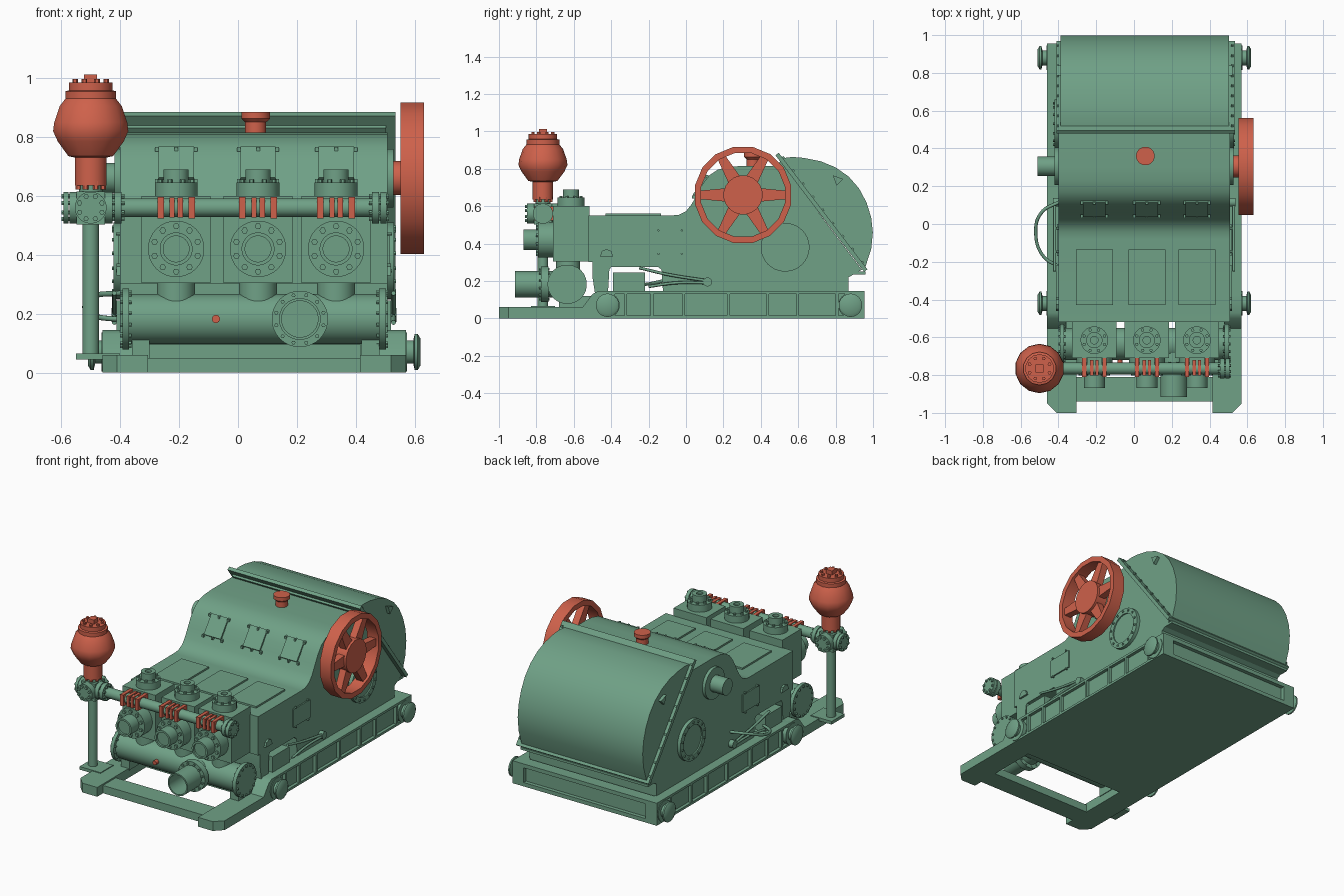
import bpy, bmesh, math
from mathutils import Vector

if "Cube" in bpy.data.objects:
    bpy.data.objects.remove(bpy.data.objects["Cube"], do_unlink=True)


def material(name, rgb):
    m = bpy.data.materials.new(name)
    m.use_nodes = True
    m.diffuse_color = (*rgb, 1)
    m.node_tree.nodes["Principled BSDF"].inputs["Base Color"].default_value = (*rgb, 1)
    return m


GREEN = material("machine green", (0.16, 0.355, 0.24))
RED = material("signal red", (0.62, 0.12, 0.07))


def finish(name, bm, mat=GREEN):
    bmesh.ops.remove_doubles(bm, verts=bm.verts, dist=1e-5)
    bmesh.ops.recalc_face_normals(bm, faces=bm.faces)
    me = bpy.data.meshes.new(name)
    bm.to_mesh(me)
    bm.free()
    me.materials.append(mat)
    for p in me.polygons:
        p.use_smooth = True
    me.set_sharp_from_angle(angle=math.radians(33))
    ob = bpy.data.objects.new(name, me)
    bpy.context.collection.objects.link(ob)
    return ob


def place(axis, u, v, t):
    return {"x": (t, u, v), "y": (u, t, v), "z": (u, v, t)}[axis]


def add_prism(bm, pts, axis, a, b):
    """Outline in the plane across the axis, extruded from a to b."""
    ends = [[bm.verts.new(place(axis, u, v, t)) for u, v in pts] for t in (a, b)]
    bm.faces.new(ends[0])
    bm.faces.new(ends[1])
    for i in range(len(pts)):
        j = (i + 1) % len(pts)
        bm.faces.new((ends[0][i], ends[0][j], ends[1][j], ends[1][i]))


def prism(name, pts, axis, a, b, mat=GREEN):
    bm = bmesh.new()
    add_prism(bm, pts, axis, a, b)
    return finish(name, bm, mat)


def boxes(name, items, mat=GREEN):
    """Several boxes in one object, each as x, y and z ranges."""
    bm = bmesh.new()
    for (x0, x1), (y0, y1), (z0, z1) in items:
        add_prism(bm, [(x0, y0), (x1, y0), (x1, y1), (x0, y1)], "z", z0, z1)
    return finish(name, bm, mat)


def lathe(name, axis, c, profile, mat=GREEN, n=28):
    """Turn (radius, position) points about an axis through c."""
    bm = bmesh.new()
    rings = []
    for r, t in profile:
        angles = [2 * math.pi * (i + 0.5) / n for i in range(n)]
        rings.append([bm.verts.new(place(axis, c[0] + r * math.cos(a), c[1] + r * math.sin(a), t)) for a in angles])
    for p, q in zip(rings, rings[1:]):
        for i in range(n):
            j = (i + 1) % n
            bm.faces.new((p[i], p[j], q[j], q[i]))
    return finish(name, bm, mat)


def cyl(name, axis, c, r, a, b, mat=GREEN, n=28):
    return lathe(name, axis, c, [(0, a), (r, a), (r, b), (0, b)], mat, n)


def tube(name, axis, c, r, inner, a, b, mat=GREEN, n=28):
    return lathe(name, axis, c, [(inner, a), (r, a), (r, b), (inner, b), (inner, a)], mat, n)


def bolts(name, axis, c, ring, count, a, b, size=0.009, mat=GREEN):
    bm = bmesh.new()
    for k in range(count):
        t = 2 * math.pi * (k + 0.5) / count
        u, v = c[0] + ring * math.cos(t), c[1] + ring * math.sin(t)
        hexa = [(u + size * math.cos(s * math.pi / 3), v + size * math.sin(s * math.pi / 3)) for s in range(6)]
        add_prism(bm, hexa, axis, a, b)
    return finish(name, bm, mat)


def hose(name, pts, r):
    cu = bpy.data.curves.new(name, "CURVE")
    cu.dimensions = "3D"
    cu.bevel_depth = r
    cu.bevel_resolution = 2
    cu.use_fill_caps = True
    sp = cu.splines.new("BEZIER")
    sp.bezier_points.add(len(pts) - 1)
    for bp, p in zip(sp.bezier_points, pts):
        bp.co = p
        bp.handle_left_type = bp.handle_right_type = "AUTO"
    cu.materials.append(GREEN)
    bpy.context.collection.objects.link(bpy.data.objects.new(name, cu))


MID = 0.055
SIDES = (("right", -0.46, 1), ("left", 0.57, -1))   # outer rail face, inward direction

# Skid: deck, tongues, crossbar, side channels with ribs, rear channel
boxes("skid_deck", [((-0.43, 0.54), (-0.5, 0.92), (0, 0.095))])
boxes("skid_crossbar", [((-0.31, 0.43), (-0.94, -0.81), (0, 0.05))])
for side, x, d in SIDES:
    inner = x + 0.155 * d
    prism(side + "_tongue", [(inner, -1), (x + 0.05 * d, -1), (x, -0.95), (x, -0.46), (inner, -0.46)], "z", 0, 0.06)
    prism(side + "_tongue_riser", [(-0.56, 0.05), (-0.5, 0.13), (-0.47, 0.145), (-0.38, 0.145), (-0.38, 0), (-0.56, 0)],
          "x", x, inner)
    web, back = x + 0.02 * d, x + 0.07 * d
    parts = [(sorted((web, back)), (-0.46, 0.95), (0, 0.145))]
    parts += [(sorted((x, back)), (-0.46, 0.95), z) for z in ((0, 0.015), (0.13, 0.145))]
    parts += [(sorted((x, web)), (y, y + 0.015), (0, 0.145)) for y in (-0.33, -0.19, -0.02, 0.22, 0.43, 0.59, 0.8, 0.935)]
    boxes(side + "_rail", parts)
    # Lifting trunnions
    for end, y in (("front", -0.42), ("rear", 0.88)):
        name = side + "_" + end + "_trunnion"
        o = x - 0.05 * d
        lathe(name, "x", (y, 0.07), [(0, x + 0.03 * d), (0.04, x + 0.03 * d), (0.04, o + 0.025 * d),
              (0.062, o + 0.02 * d), (0.062, o + 0.01 * d), (0.045, o), (0, o)])
        tube(name + "_collar", "x", (y, 0.07), 0.066, 0.03, x + 0.02 * d, x - 0.004 * d)
boxes("skid_rear_channel", [((-0.41, 0.52), (0.88, 0.93), (0, 0.145)), ((-0.41, 0.52), (0.9, 0.955), (0, 0.025)),
      ((-0.41, 0.52), (0.9, 0.955), (0.12, 0.145)), ((-0.46, -0.38), (0.9, 0.955), (0, 0.145)),
      ((0.49, 0.57), (0.9, 0.955), (0, 0.145))])

# Power end housing with a service tunnel through its base
prism("power_end_housing", [
    (-0.52, 0.3), (-0.52, 0.55), (-0.08, 0.55), (-0.04, 0.553), (0, 0.573), (0.03, 0.61), (0.06, 0.665), (0.09, 0.72),
    (0.125, 0.765), (0.17, 0.795), (0.23, 0.81), (0.3, 0.815), (0.52, 0.815), (0.94, 0.26), (0.87, 0.22), (0.87, 0.09),
    (-0.12, 0.09), (-0.13, 0.26), (-0.15, 0.275), (-0.4, 0.275), (-0.41, 0.26), (-0.42, 0.09), (-0.48, 0.09),
    (-0.5, 0.22), (-0.5, 0.3)], "x", -0.4, 0.508)

# Rear gear cover, its flange and lifting ears
prism("gear_cover", [(0.495, 0.83), (0.52, 0.857), (0.57, 0.863), (0.63, 0.858), (0.72, 0.84), (0.8, 0.807), (0.87, 0.758),
      (0.925, 0.695), (0.965, 0.62), (0.99, 0.54), (0.999, 0.46), (0.99, 0.37), (0.955, 0.262)], "x", -0.39, 0.502)
prism("gear_cover_flange", [(0.478, 0.872), (0.496, 0.885), (0.97, 0.262), (0.952, 0.249)], "x", -0.41, 0.535)
bm = bmesh.new()
for k in range(9):
    y, z = 0.507 + 0.053 * k, 0.858 - 0.07 * k
    for x in (-0.405, 0.52):
        add_prism(bm, [(y, z), (y + 0.014, z + 0.01), (y + 0.022, z), (y + 0.008, z - 0.01)], "x", x - 0.006, x + 0.006)
finish("cover_flange_bolts", bm)
for x in (-0.41, 0.5):
    prism("cover_ear", [(0.785, 0.765), (0.84, 0.745), (0.805, 0.71)], "x", x, x + 0.022)
boxes("rear_ledge", [((-0.4, 0.508), (0.86, 0.96), (0.235, 0.25))])

# Housing side fittings on both flanks
for side, x, d in (("right", -0.4, -1), ("left", 0.508, 1)):
    c = (0.53, 0.38)
    tube(side + "_bearing_ring", "x", c, 0.13, 0.095, x - 0.02 * d, x + 0.022 * d, n=36)
    cyl(side + "_bearing_cap", "x", c, 0.098, x - 0.02 * d, x + 0.014 * d, n=36)
    bolts(side + "_bearing_bolts", "x", c, 0.113, 14, x, x + 0.028 * d, 0.007)
    boxes(side + "_side_panel", [(sorted((x, x + 0.008 * d)), (-0.17, 0), (0.35, 0.465))])
    bolts(side + "_panel_bolts", "x", (-0.085, 0.408), 0.088, 4, x, x + 0.014 * d, 0.006)
    prism(side + "_lug", [(-0.46, 0.33), (-0.39, 0.33), (-0.4, 0.36), (-0.425, 0.37), (-0.45, 0.36)], "x", x, x + 0.012 * d)
    cyl(side + "_crank_boss", "x", (0.305, 0.66), 0.1, x - 0.02 * d, x + 0.02 * d)
    boxes(side + "_lube_box", [(sorted((x - 0.06 * d, x + 0.012 * d)), (-0.39, -0.22), (0.14, 0.245))])
    hose(side + "_lube_lever", [(x + 0.02 * d, -0.25, 0.27), (x + 0.02 * d, -0.1, 0.235), (x + 0.02 * d, 0.12, 0.2)], 0.008)
    hose(side + "_lube_pipe", [(x + 0.02 * d, -0.2, 0.17), (x + 0.02 * d, -0.05, 0.19), (x + 0.02 * d, 0.12, 0.19)], 0.008)
    cyl(side + "_lube_valve", "x", (0.115, 0.195), 0.024, x, x + 0.03 * d, n=16)
cyl("right_shaft_stub", "x", (0.305, 0.66), 0.052, -0.51, -0.38)
hose("side_hose", [(-0.39, 0.12, 0.27), (-0.49, 0.06, 0.26), (-0.52, -0.05, 0.22), (-0.48, -0.17, 0.19), (-0.39, -0.23, 0.18)], 0.009)

# Flywheel
WHEEL = (0.305, 0.66)
cyl("drive_shaft", "x", WHEEL, 0.058, 0.49, 0.56, RED)
tube("flywheel_rim", "x", WHEEL, 0.262, 0.228, 0.552, 0.632, RED, 16)
cyl("flywheel_hub", "x", WHEEL, 0.105, 0.552, 0.63, RED, 20)
bm = bmesh.new()
for k in range(6):
    a = k * math.pi / 3
    out, side = Vector((math.cos(a), math.sin(a))), Vector((-math.sin(a), math.cos(a)))
    pts = [Vector(WHEEL) + out * r + side * w for r, w in ((0.09, -0.036), (0.236, -0.022), (0.236, 0.022), (0.09, 0.036))]
    add_prism(bm, pts, "x", 0.57, 0.615)
finish("flywheel_spokes", bm, RED)

# Breather
lathe("breather", "z", (0.06, 0.36), [(0, 0.8), (0.036, 0.8), (0.036, 0.85), (0.049, 0.862), (0.049, 0.885), (0, 0.885)], RED)

# Fluid end: one module per cylinder
for i, x in enumerate((-0.21, 0.068, 0.333)):
    tag = "_%d" % (i + 1)
    boxes("fluid_module" + tag, [((x - 0.117, x + 0.117), (-0.71, -0.515), (0.305, 0.6))])
    cyl("valve_flange" + tag, "z", (x, -0.615), 0.073, 0.59, 0.645)
    tube("valve_cap" + tag, "z", (x, -0.615), 0.043, 0.02, 0.64, 0.69)
    cyl("valve_core" + tag, "z", (x, -0.615), 0.022, 0.64, 0.675, n=16)
    bolts("valve_bolts" + tag, "z", (x, -0.615), 0.058, 8, 0.64, 0.655)
    cyl("access_flange" + tag, "y", (x, 0.42), 0.096, -0.79, -0.7)
    lathe("access_cap" + tag, "y", (x, 0.42), [(0, -0.78), (0.056, -0.78), (0.056, -0.868), (0.044, -0.868), (0.044, -0.855), (0, -0.855)])
    bolts("access_bolts" + tag, "y", (x, 0.42), 0.077, 10, -0.802, -0.785, 0.011)
    cyl("suction_riser" + tag, "z", (x, -0.63), 0.065, 0.2, 0.31)
    # Crankcase lids and sloped inspection doors
    boxes("crankcase_lid" + tag, [((x - 0.098, x + 0.098), (-0.43, -0.135), (0.54, 0.561))])
    prism("inspection_door" + tag, [(0.044, 0.655), (0.036, 0.662), (0.115, 0.768), (0.124, 0.758)], "x", x - 0.06, x + 0.06)
    bm = bmesh.new()
    for px in (-0.066, 0, 0.066):
        for y, z in ((0.045, 0.65), (0.115, 0.758)):
            add_prism(bm, [(y - 0.012, z - 0.008), (y + 0.006, z - 0.008), (y + 0.006, z + 0.008), (y - 0.012, z + 0.008)],
                      "x", x + px - 0.006, x + px + 0.006)
    finish("door_bolts" + tag, bm)
    # Red pipe clamps
    clamp = [((x + s - 0.011, x + s + 0.011), (-0.81, -0.705), (0.524, 0.597)) for s in (-0.053, 0.053)]
    clamp += [((x + s - 0.009, x + s + 0.009), (-0.803, -0.72), (0.526, 0.595)) for s in (-0.014, 0.014)]
    boxes("pipe_clamps" + tag, clamp, RED)
    boxes("discharge_neck" + tag, [((x - 0.04, x + 0.04), (-0.76, -0.7), (0.535, 0.585))])

# Discharge line, cross block and its flanges
P = (-0.765, 0.56)
cyl("discharge_pipe", "x", P, 0.032, -0.46, 0.48)
for k, (a, b) in enumerate(((0.455, 0.478), (0.484, 0.505), (-0.42, -0.395), (-0.452, -0.426), (-0.572, -0.545), (-0.592, -0.575))):
    cyl("line_flange_%d" % (k + 1), "x", P, 0.054, a, b)
for k, (a, b) in enumerate(((0.445, 0.513), (-0.45, -0.385), (-0.6, -0.545))):
    bolts("line_bolts_%d" % (k + 1), "x", P, 0.042, 8, a, b, 0.008)
boxes("cross_block", [((-0.548, -0.452), (-0.813, -0.717), (0.502, 0.614))])
cyl("cross_front_flange", "y", (-0.5, 0.56), 0.054, -0.85, -0.68)
bolts("cross_front_bolts", "y", (-0.5, 0.56), 0.041, 8, -0.862, -0.668)
cyl("support_post", "z", (-0.5, -0.765), 0.028, 0.06, 0.51)
boxes("post_foot", [((-0.55, -0.4), (-0.83, -0.7), (0.045, 0.065))])

# Pulsation dampener
D = (-0.5, -0.765)
cyl("dampener_collar", "z", D, 0.04, 0.6, 0.645)
lathe("dampener", "z", D, [(0, 0.635), (0.055, 0.635), (0.055, 0.73), (0.078, 0.735), (0.115, 0.785), (0.131, 0.82), (0.127, 0.85),
      (0.108, 0.905), (0.088, 0.93), (0.088, 0.955), (0.076, 0.958), (0.076, 0.985), (0, 0.985)], RED, 14)
bolts("dampener_bolts", "z", D, 0.057, 8, 0.98, 0.997, 0.01, RED)
bolts("dampener_neck_bolts", "z", D, 0.045, 8, 0.622, 0.65, 0.01, RED)
boxes("dampener_plug", [((-0.522, -0.478), (-0.787, -0.743), (0.98, 1.012))], RED)

# Suction manifold with open inlet
S = (-0.635, 0.182)
cyl("suction_manifold", "x", S, 0.085, -0.38, 0.5)
for k, (a, b) in enumerate(((-0.392, -0.37), (0.478, 0.502))):
    cyl("manifold_flange_%d" % (k + 1), "x", S, 0.105, a, b)
    bolts("manifold_bolts_%d" % (k + 1), "x", S, 0.092, 14, a - 0.008, b + 0.008, 0.007)
boxes("manifold_saddle", [((x - 0.03, x + 0.03), (-0.68, -0.46), (0.05, 0.12)) for x in (-0.33, 0.45)])
I = (0.21, 0.182)
tube("inlet_pipe", "y", I, 0.071, 0.062, -0.915, -0.62)
cyl("inlet_flange", "y", I, 0.096, -0.775, -0.735)
bolts("inlet_bolts", "y", I, 0.083, 12, -0.785, -0.73, 0.007)
cyl("manifold_plug", "y", (-0.075, 0.182), 0.014, -0.745, -0.7, RED, 12)
